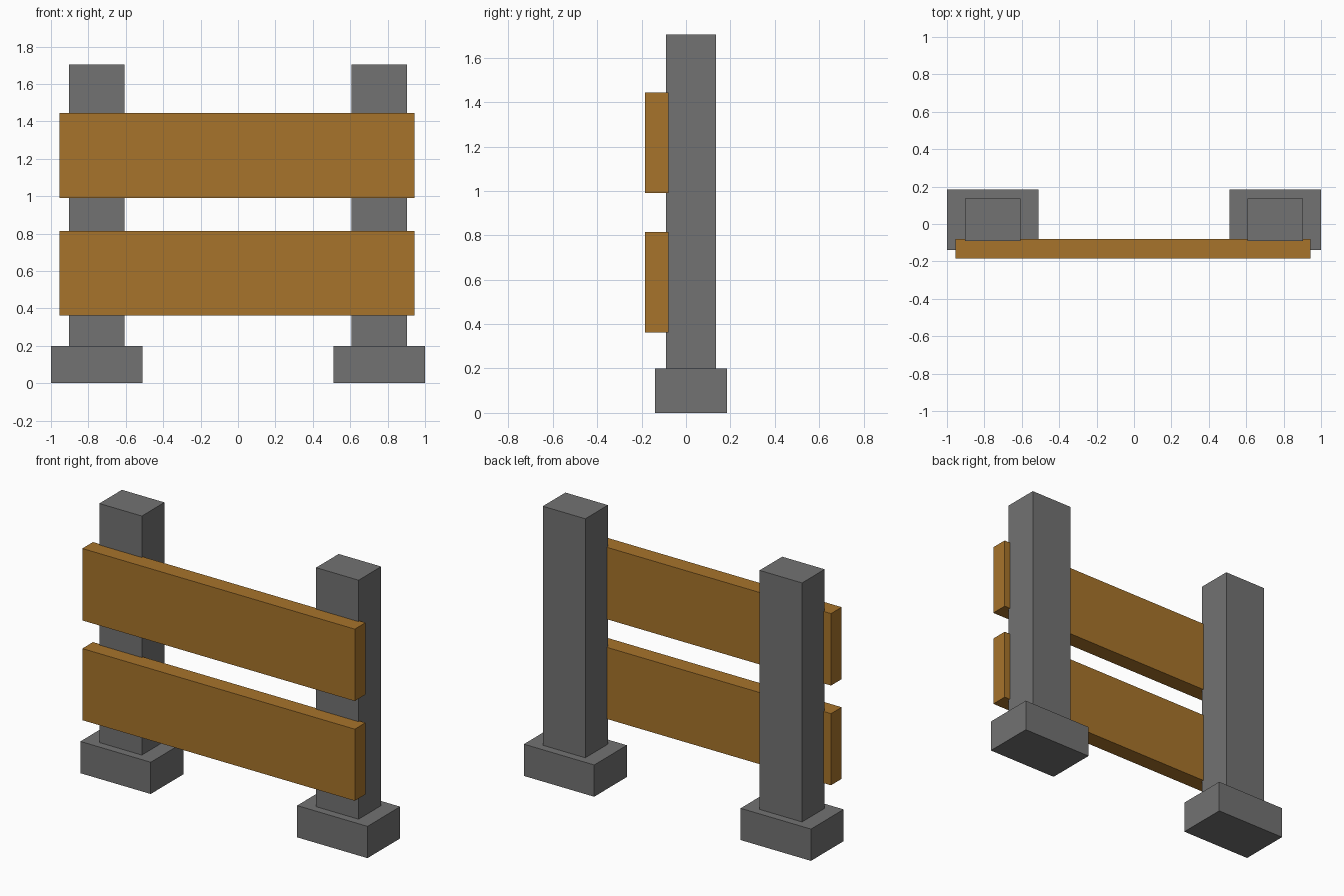
import bpy
from mathutils import Vector

default = bpy.data.objects.get("Cube")
if default:
    bpy.data.objects.remove(default, do_unlink=True)


def make_material(name, rgb):
    mat = bpy.data.materials.new(name)
    mat.use_nodes = True
    colour = (*rgb, 1)
    mat.diffuse_color = colour
    mat.node_tree.nodes["Principled BSDF"].inputs["Base Color"].default_value = colour
    return mat


def add_box(name, low, high, mat):
    """Box spanning two opposite corners."""
    low, high = Vector(low), Vector(high)
    bpy.ops.mesh.primitive_cube_add(size=1, location=(low + high) / 2)
    box = bpy.context.object
    box.name = name
    box.scale = high - low
    bpy.ops.object.transform_apply(location=False, rotation=False, scale=True)
    box.data.materials.append(mat)


concrete = make_material("grey concrete", (0.17, 0.17, 0.17))
wood = make_material("orange brown wood", (0.39, 0.174, 0.024))

# Posts standing on wider footings
for side, x in (("left", 0.755), ("right", -0.755)):
    add_box(side + "_footing", (x - 0.245, -0.14, 0), (x + 0.245, 0.185, 0.2), concrete)
    add_box(side + "_post", (x - 0.148, -0.09, 0.2), (x + 0.148, 0.135, 1.705), concrete)

# Planks across the front, sunk slightly into the posts
for name, bottom, top in (("lower_plank", 0.363, 0.814), ("upper_plank", 0.991, 1.444)):
    add_box(name, (-0.955, -0.185, bottom), (0.943, -0.079, top), wood)
